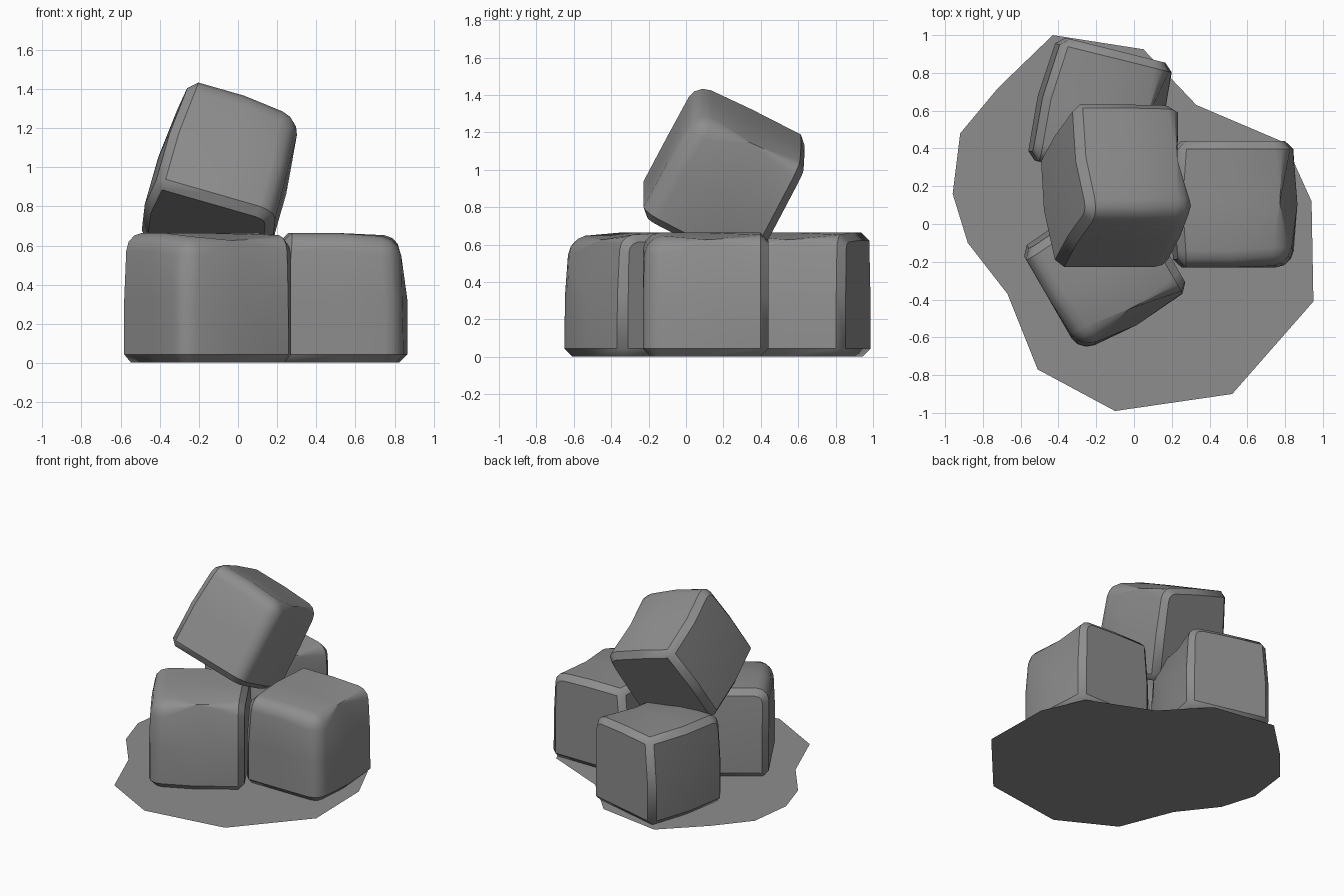
import bpy, bmesh
from math import radians
from mathutils import Vector

if "Cube" in bpy.data.objects:
    bpy.data.objects.remove(bpy.data.objects["Cube"], do_unlink=True)

GREY = (0.27, 0.27, 0.27, 1)
stone = bpy.data.materials.new("stone grey")
stone.use_nodes = True
stone.diffuse_color = GREY
stone.node_tree.nodes["Principled BSDF"].inputs["Base Color"].default_value = GREY


def finish(bm, name):
    mesh = bpy.data.meshes.new(name)
    bm.to_mesh(mesh)
    bm.free()
    mesh.materials.append(stone)
    obj = bpy.data.objects.new(name, mesh)
    bpy.context.collection.objects.link(obj)
    return obj


def on_soft_edge(edge):
    """The three edges that meet at the worn +x, -y, +z corner."""
    sides = [lambda v: v.co.x > 0.2, lambda v: v.co.y < -0.2, lambda v: v.co.z > 0.2]
    return sum(all(side(v) for v in edge.verts) for side in sides) == 2


def block(name, location, rotation):
    bm = bmesh.new()
    bmesh.ops.create_cube(bm, size=1)
    bmesh.ops.subdivide_edges(bm, edges=bm.edges[:], cuts=1, use_grid_fill=True)
    # Bulging sides, narrower top
    for v in bm.verts:
        x, y, z = v.co
        v.co = Vector((x * 0.63, y * 0.67, z * 0.65))
        if abs(y) < 0.1:
            v.co.x *= 1.08
        if z > 0.4:
            v.co.x *= 0.91 if x < 0 else 0.98
            if x < 0.1:
                v.co.z += 0.012
        if x > 0.4 and y < -0.4 and z > 0.4:
            v.co *= 0.94
    # Worn round edges, then crisp chamfers on the rest
    soft = [e for e in bm.edges if e.calc_face_angle(0) > 1 and on_soft_edge(e)]
    bmesh.ops.bevel(bm, geom=soft, offset=0.09, segments=3, profile=0.5, affect='EDGES')
    crisp = [e for e in bm.edges if e.calc_face_angle(0) > 0.95]
    bmesh.ops.bevel(bm, geom=crisp, offset=0.042, segments=1, affect='EDGES')
    bmesh.ops.recalc_face_normals(bm, faces=bm.faces[:])
    obj = finish(bm, name)
    obj.location = location
    obj.rotation_euler = [radians(a) for a in rotation]
    bpy.ops.object.select_all(action='DESELECT')
    obj.select_set(True)
    bpy.context.view_layer.objects.active = obj
    bpy.ops.object.shade_smooth_by_angle(angle=radians(39))


# Three blocks on the ground and one tipped on top
block("left_block", (0.525, 0.105, 0.327), (0, 0, 0))
block("front_block", (-0.155, -0.24, 0.327), (0, 0, -60))
block("back_block", (-0.18, 0.595, 0.327), (0, 0, -14))
block("top_block", (-0.08, 0.2, 0.96), (-27, 16, 0))

# Flat ground patch
outline = [(-.43, 1), (.05, .925), (.33, .63), (.8, .43), (.94, .12), (.95, -.41),
           (.52, -.9), (-.1, -.99), (-.51, -.77), (-.67, -.37), (-.88, -.1),
           (-.96, .16), (-.92, .48), (-.72, .72)]
bm = bmesh.new()
bm.faces.new([bm.verts.new((x, y, 0)) for x, y in reversed(outline)])
finish(bm, "ground_patch")
